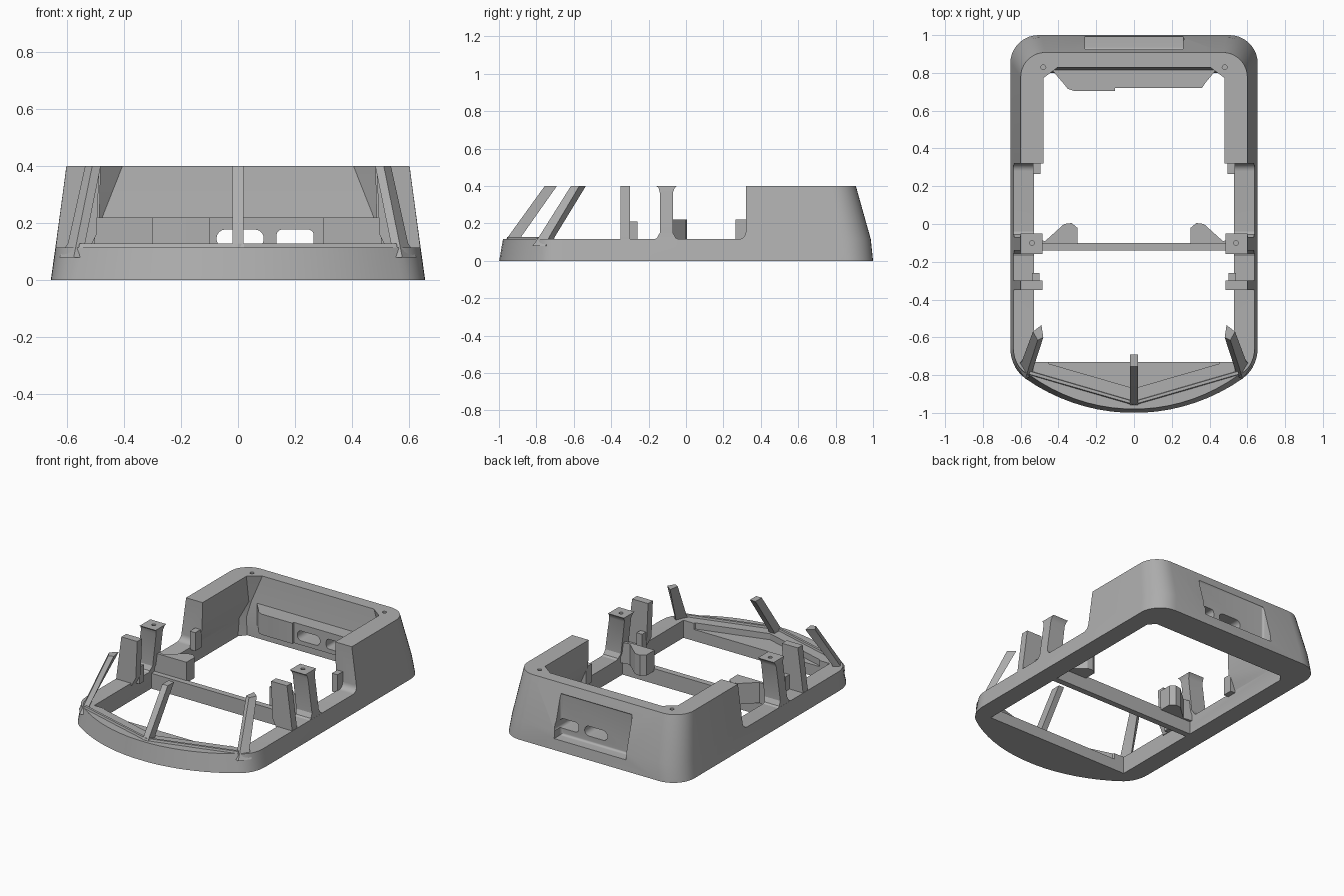
import bpy, bmesh
from math import sin, cos, radians

if "Cube" in bpy.data.objects:
    bpy.data.objects.remove(bpy.data.objects["Cube"])

grey = bpy.data.materials.new("plain_grey")
grey.use_nodes = True
COLOUR = (0.43, 0.43, 0.43, 1)
grey.diffuse_color = COLOUR
grey.node_tree.nodes["Principled BSDF"].inputs["Base Color"].default_value = COLOUR


def loft(name, sections):
    """Skin a closed solid through (z, outline) sections of equal point count."""
    bm = bmesh.new()
    rings = [[bm.verts.new((x, y, z)) for x, y in pts] for z, pts in sections]
    for low, high in zip(rings, rings[1:]):
        for i in range(len(low)):
            j = (i + 1) % len(low)
            bm.faces.new((low[i], low[j], high[j], high[i]))
    bm.faces.new(rings[0][::-1])
    bm.faces.new(rings[-1])
    bmesh.ops.recalc_face_normals(bm, faces=bm.faces)
    mesh = bpy.data.meshes.new(name)
    bm.to_mesh(mesh)
    bm.free()
    mesh.materials.append(grey)
    obj = bpy.data.objects.new(name, mesh)
    bpy.context.collection.objects.link(obj)
    return obj


def prism(name, pts, z0, z1):
    return loft(name, [(z0, pts), (z1, pts)])


def rect(x0, x1, y0, y1):
    return [(x0, y0), (x1, y0), (x1, y1), (x0, y1)]


def mirror(pts, side):
    return [(x * side, y) for x, y in pts]


def symmetric(half):
    """Complete a right-half outline with its mirror image."""
    return half + [(-x, y) for x, y in reversed(half)]


def round_edges(obj, width, test):
    """Bevel the edges whose two end points pass the test."""
    bm = bmesh.new()
    bm.from_mesh(obj.data)
    edges = [e for e in bm.edges if all(test(v.co) for v in e.verts)]
    bmesh.ops.bevel(bm, geom=edges, offset=width, segments=6, profile=0.5, affect='EDGES')
    bm.to_mesh(obj.data)
    bm.free()


def cut(obj, cutter, keep=False):
    cutter.hide_render = True
    bpy.context.view_layer.objects.active = obj
    mod = obj.modifiers.new("cut", 'BOOLEAN')
    mod.operation, mod.solver, mod.object = 'DIFFERENCE', 'EXACT', cutter
    bpy.ops.object.modifier_apply(modifier=mod.name)
    if not keep:
        bpy.data.objects.remove(cutter)


def screw_hole(x, y):
    return prism("hole_cutter", [(x + .013 * cos(radians(a)), y + .013 * sin(radians(a)))
                                 for a in range(0, 360, 30)], .34, .5)


def outline(hw, back, front, r):
    """Plan of the shell: bowed nose, soft shoulders, rounded back corners."""
    half = [(front * sin(radians(a)) * hw / .655, -front * cos(radians(a)))
            for a in range(3, 36, 4)]
    x0, y0 = half[-1]
    for i in range(1, 8):
        t = i / 7
        half.append(((1 - t) ** 2 * x0 + (1 - (1 - t) ** 2) * hw,
                     (1 - t) ** 2 * y0 - 2 * t * (1 - t) * .76 - t * t * .65))
    half += [(hw - r + r * cos(radians(a)), back - r + r * sin(radians(a)))
             for a in range(0, 91, 10)]
    return symmetric(half)


def inner(x, corner_x, corner_y, back):
    return symmetric([(x, -.73), (x, corner_y), (corner_x, back)])


# Shell: outer skin, hollow middle, open front half above the sill
body = loft("body_shell", [(0, outline(.655, 1, 1, .15)),
                           (.115, outline(.639, .988, .98, .15)),
                           (.4, outline(.6, .908, .95, .13))])
cut(body, loft("hollow_cutter", [(-.05, inner(.53, .49, .75, .8)),
                                 (.115, inner(.53, .5, .77, .8)),
                                 (.22, inner(.485, .475, .805, .815)),
                                 (.41, inner(.48, .4, .77, .83))]))
opening = prism("opening_cutter", rect(-1, 1, -1.5, .32), .115, .8)
round_edges(opening, .04, lambda c: c.y > .3 and c.z < .2)
cut(body, opening)
cut(body, prism("nose_pocket_cutter",
                [(-.47, -.7), (-.45, -.74), (0, -.87), (.45, -.74), (.47, -.7)], .075, .3))

# Rear ledge inside the back wall
ledge = prism("rear_ledge", [(-.43, .81), (-.37, .74), (-.35, .715), (-.32, .705), (-.1, .705),
                             (-.1, .72), (.36, .72), (.38, .75), (.43, .81), (.43, .84),
                             (-.43, .84)], .085, .22)

# Back recess with two rounded slots running through the ledge
recess = prism("recess_cutter", rect(-.26, .26, .92, 1.2), .07, .345)
round_edges(recess, .015, lambda c: c.y < 1)
cut(body, recess)
for x0, x1, r in ((-.075, .09, .031), (.135, .265, .02)):
    slot = prism("slot_cutter", rect(x0, x1, .6, 1.1), .113, .177)
    bm = bmesh.new()
    bm.from_mesh(slot.data)
    long_edges = [e for e in bm.edges if abs(e.verts[0].co.y - e.verts[1].co.y) > .1]
    bmesh.ops.bevel(bm, geom=long_edges, offset=r, segments=6, profile=.5, affect='EDGES')
    bm.to_mesh(slot.data)
    bm.free()
    cut(body, slot, keep=True)
    cut(ledge, slot)

# Cross beam
prism("cross_beam", rect(-.54, .54, -.14, -.1), 0, .1)

# Centre windscreen post
loft("centre_post", [(.08, rect(-.022, .022, -.975, -.9)),
                     (.13, rect(-.02, .02, -.95, -.88)),
                     (.4, rect(-.02, .02, -.755, -.69))])

for side, label in ((1, "left"), (-1, "right")):
    def m(*box):
        return mirror(rect(*box), side)

    cut(body, screw_hole(side * .48, .83))

    # Slanted corner post of the windscreen
    loft(label + "_corner_post", [
        (.08, mirror([(.53, -.8), (.575, -.82), (.625, -.75), (.575, -.72)], side)),
        (.13, mirror([(.535, -.77), (.565, -.785), (.595, -.73), (.565, -.7)], side)),
        (.4, mirror([(.48, -.6), (.51, -.615), (.535, -.57), (.49, -.535)], side))])

    # Raised seat for the windscreen, meeting in a shallow V
    loft(label + "_windscreen_seat", [
        (.1, mirror([(0, -.965), (.56, -.8), (.55, -.775), (0, -.935)], side)),
        (.128, mirror([(0, -.955), (.555, -.795), (.55, -.78), (0, -.94)], side))])

    # Front side pillar: a plain upright plate
    loft(label + "_front_pillar", [(.1, m(.525, .639, -.35, -.3)),
                                   (.16, m(.495, .632, -.35, -.3)),
                                   (.4, m(.485, .6, -.35, -.3))])

    # Middle side pillar, flared at foot and head
    middle = loft(label + "_middle_pillar", [(.11, m(.53, .639, -.18, -.03)),
                                             (.122, m(.53, .637, -.155, -.055)),
                                             (.15, m(.52, .634, -.14, -.07)),
                                             (.365, m(.495, .605, -.14, -.07)),
                                             (.39, m(.49, .602, -.147, -.06)),
                                             (.4, m(.485, .6, -.16, -.05))])
    cut(middle, screw_hole(side * .54, -.1))

    # Wedge bracket at the end of the cross beam
    prism(label + "_bracket", mirror([(.3, -.105), (.53, -.105), (.53, -.08), (.47, -.09),
                                      (.37, 0), (.33, .005), (.3, -.02)], side), .085, .22)

    # Small clips beside the front pillar and the rear wall
    prism(label + "_front_clip", m(.5, .54, -.305, -.26), .1, .21)
    prism(label + "_rear_clip", m(.495, .535, .265, .33), .1, .22)

for obj in bpy.context.scene.objects:
    if obj.type == 'MESH' and not obj.hide_render:
        bpy.ops.object.select_all(action='DESELECT')
        obj.select_set(True)
        bpy.context.view_layer.objects.active = obj
        bpy.ops.object.shade_smooth_by_angle(angle=radians(25))
